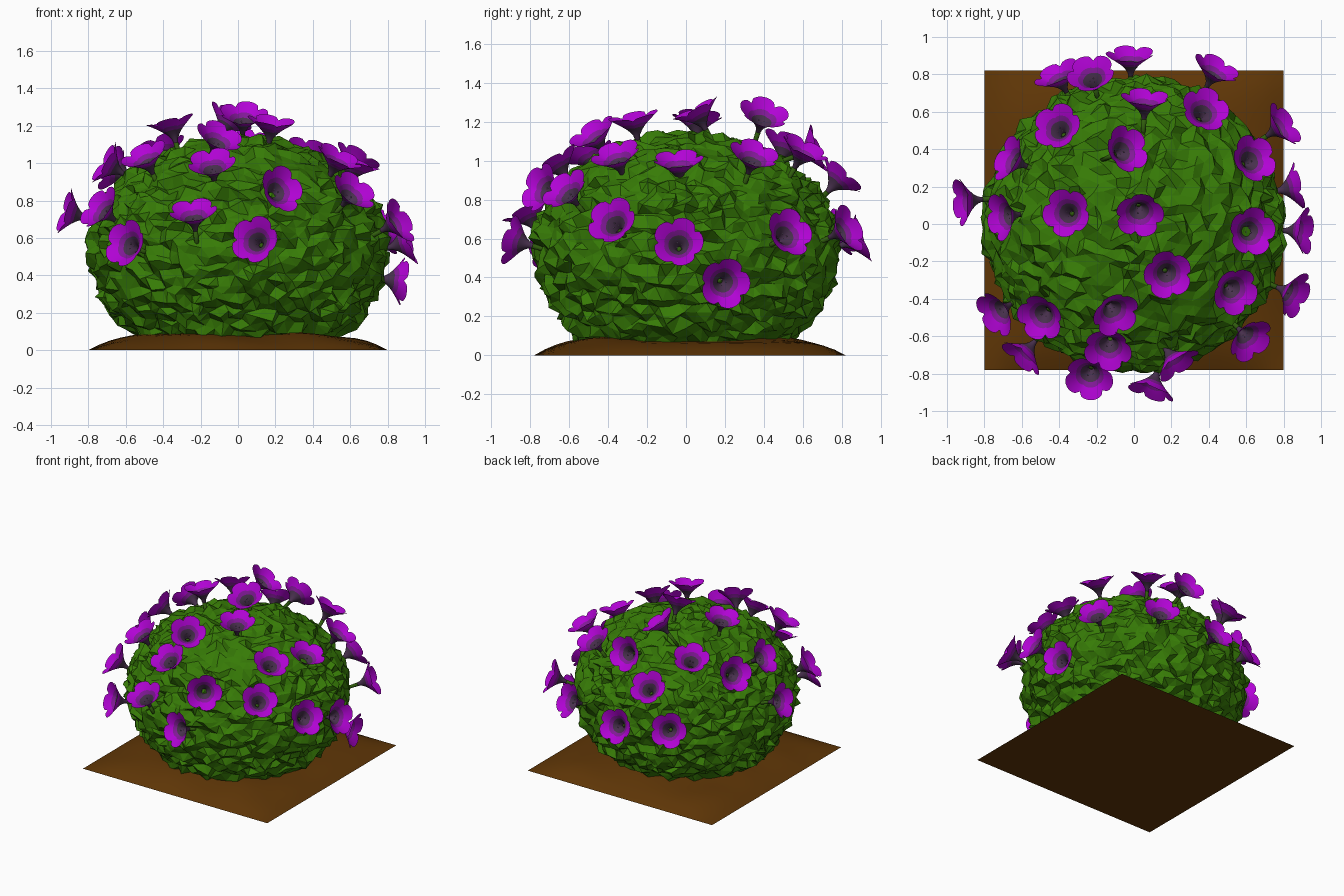
import bpy, bmesh, math, random
from mathutils import Vector, noise

if "Cube" in bpy.data.objects:
    bpy.data.objects.remove(bpy.data.objects["Cube"])

random.seed(4)


def material(name, rgb):
    m = bpy.data.materials.new(name)
    m.diffuse_color = (*rgb, 1)
    m.use_nodes = True
    m.node_tree.nodes["Principled BSDF"].inputs["Base Color"].default_value = m.diffuse_color
    return m


LEAF = material("leaf green", (0.038, 0.2, 0.002))
SOIL = material("soil brown", (0.115, 0.037, 0.002))
PETAL = material("petal purple", (0.44, 0.001, 0.66))
INNER = material("inner petal purple", (0.22, 0.010, 0.31))
THROAT = material("throat dark", (0.065, 0.03, 0.075))
STEM = material("stem green", (0.03, 0.11, 0.004))
STAMEN = material("stamen pale", (0.5, 0.35, 0.55))


def to_mesh(bm, name, mats):
    mesh = bpy.data.meshes.new(name)
    bm.to_mesh(mesh)
    bm.free()
    for m in mats:
        mesh.materials.append(m)
    return mesh


def add_object(name, mesh):
    ob = bpy.data.objects.new(name, mesh)
    bpy.context.collection.objects.link(ob)
    return ob


# Soil: square mound with a flat underside
bm = bmesh.new()
bmesh.ops.create_grid(bm, x_segments=28, y_segments=28, size=0.8)
rim = [e for e in bm.edges if e.is_boundary]
for v in bm.verts:
    u, w = abs(v.co.x / 0.8), abs(v.co.y / 0.8)
    bump = 0.09 + 0.02 * noise.noise(v.co * 3)
    v.co.z = bump * max(0, 1 - u ** 5) * max(0, 1 - w ** 5)
    v.co.y += 0.02
bmesh.ops.contextual_create(bm, geom=rim)
bmesh.ops.recalc_face_normals(bm, faces=bm.faces)
for f in bm.faces:
    f.smooth = len(f.verts) == 4
add_object("soil", to_mesh(bm, "soil", [SOIL]))

# Bush: ragged faceted dome with a flattened foot inside the soil
bm = bmesh.new()
bmesh.ops.create_icosphere(bm, subdivisions=5, radius=1)
for v in bm.verts:
    d = v.co.copy()
    r = 0.99 + random.uniform(-0.036, 0.036) + 0.02 * noise.noise(d * 3)
    side = Vector([random.uniform(-0.018, 0.018) for _ in range(3)])
    height = 0.59 if d.z > 0 else 0.65
    v.co = Vector((d.x * 0.8 * r, d.y * 0.785 * r, 0.55 + d.z * height * r)) + side
    v.co.z = max(v.co.z, 0.05)
add_object("bush", to_mesh(bm, "bush", [LEAF]))


# Flower: five-lobed trumpet, stamens and stem, opening along +z
def flower_mesh():
    bm = bmesh.new()
    n, steps = 40, 6
    rings = []
    for j in range(steps + 1):
        t = j / steps
        r = 0.010 + 0.121 * t ** 1.5
        h = -0.125 + 0.131 * t ** 0.75
        lobe = 0.2 * t ** 3
        ring = []
        for i in range(n):
            a = 2 * math.pi * i / n
            c = abs(math.cos(2.5 * a)) ** 0.45
            k = r * (1 - lobe * (1 - c))
            z = h + 0.1 * lobe * (c - 0.6)
            ring.append(bm.verts.new((k * math.cos(a), k * math.sin(a), z)))
        rings.append(ring)
    for j in range(steps):
        for i in range(n):
            k = (i + 1) % n
            f = bm.faces.new((rings[j][i], rings[j][k], rings[j + 1][k], rings[j + 1][i]))
            f.material_index = 2 if j < 3 else 1 if j == 3 else 0
            f.smooth = True

    def finish_part(verts, idx, offset):
        for f in {f for v in verts for f in v.link_faces}:
            f.material_index = idx
            f.smooth = True
        bmesh.ops.translate(bm, verts=verts, vec=offset)

    stem = bmesh.ops.create_cone(bm, cap_ends=True, segments=8, radius1=0.011,
                                 radius2=0.014, depth=0.13)
    finish_part(stem["verts"], 3, (0, 0, -0.18))
    for i in range(3):
        a = i * 2.1
        tip = bmesh.ops.create_icosphere(bm, subdivisions=1, radius=0.004)
        finish_part(tip["verts"], 4, (0.015 * math.cos(a), 0.015 * math.sin(a), -0.05))
    return to_mesh(bm, "flower", [PETAL, INNER, THROAT, STEM, STAMEN])


# Flower rim centres; each flower faces outward from the bush and a little up
places = [
    (-.92, .12, .74), (-.41, .52, 1.09), (-.67, .35, .97), (-.71, .04, 1.0),
    (-.36, .06, 1.22), (.03, .05, 1.26), (-.04, .40, 1.24), (.38, .61, 1.06),
    (.64, .35, 1.03), (.80, .53, .63), (.87, .20, .37), (.91, -.04, .58),
    (.63, -.04, 1.0), (.18, -.27, 1.22), (.54, -.36, 1.03), (.86, -.38, .69),
    (.62, -.62, .85), (.23, -.75, .86), (.09, -.89, .59), (-.14, -.67, 1.0),
    (-.24, -.82, .74), (-.10, -.48, 1.14), (-.50, -.50, 1.04), (-.74, -.48, .76),
    (-.60, -.71, .57), (-.41, .80, .63), (-.23, .80, .92), (.06, .67, 1.06),
    (-.02, .90, .60), (.44, .83, .65),
]
# A few flowers lean their own way
leans = {
    0: (-.95, -.1, .3), 2: (-.8, .35, .4), 3: (-.85, -.1, .5), 5: (.05, -.45, .88),
    6: (.55, .25, .78), 12: (.35, -.05, .93), 17: (.55, -.75, .3),
    18: (-.3, -.9, .25), 20: (-.1, -.45, .85), 21: (.35, -.5, .78), 27: (.05, .85, .3),
}
mesh = flower_mesh()
for i, (x, y, z) in enumerate(places):
    ob = add_object("flower_%02d" % (i + 1), mesh)
    ob.location = (x, y, z)
    outward = (x / 0.64, y / 0.64, (z - 0.55) / 0.36 + 0.35)
    face = Vector(leans.get(i, outward))
    ob.rotation_euler = face.to_track_quat('Z', 'Y').to_euler()
